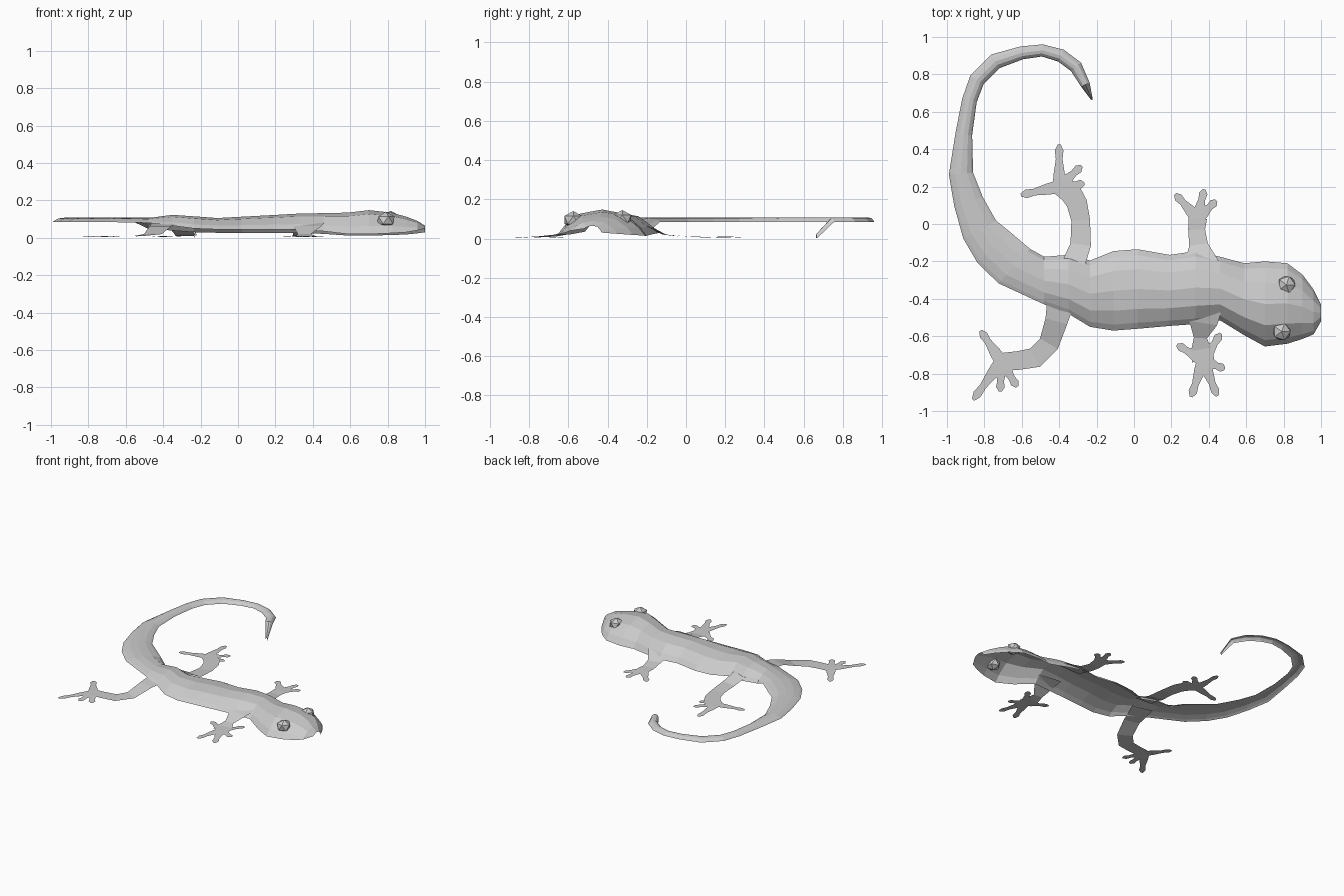
import bpy
from mathutils import Vector

cube = bpy.data.objects.get("Cube")
if cube:
    bpy.data.objects.remove(cube, do_unlink=True)

skin = bpy.data.materials.new("grey_skin")
skin.use_nodes = True
grey = (0.6, 0.6, 0.6, 1)
skin.diffuse_color = grey
skin.node_tree.nodes["Principled BSDF"].inputs["Base Color"].default_value = grey


def build(name, strips):
    """One flat-shaded sheet object from strips; a strip is a list of equal rows of points."""
    verts, faces = [], []
    for rows in strips:
        start, width = len(verts), len(rows[0])
        for row in rows:
            verts.extend(row)
        for i in range(len(rows) - 1):
            for j in range(width - 1):
                corner = start + i * width + j
                below = corner + width
                faces.append((corner, below, below + 1, corner + 1))
    mesh = bpy.data.meshes.new(name)
    mesh.from_pydata(verts, [], faces)
    mesh.materials.append(skin)
    sheet = bpy.data.objects.new(name, mesh)
    bpy.context.collection.objects.link(sheet)


def ribbon(path, widths):
    """Rows of two points across a flat strip that follows the path."""
    rows = []
    for i, centre in enumerate(path):
        before = path[max(i - 1, 0)]
        after = path[min(i + 1, len(path) - 1)]
        along = (after - before).to_2d().normalized()
        side = Vector((-along.y, along.x, 0)) * widths[i] / 2
        rows.append((centre - side, centre + side))
    return rows


def arch(left_rim, right_rim, ridge):
    """Vault from rim to rim, with its crest at the ridge height."""
    row = []
    for t in (-1, -0.85, -0.5, 0, 0.5, 0.85, 1):
        point = left_rim.lerp(right_rim, (t + 1) / 2)
        rise = 1 - abs(t) ** 2.6
        point.z += (ridge - point.z) * rise
        row.append(point)
    return row


# Head and trunk, snout to hips: x, left y, right y, ridge height, rim height
trunk = [
    (1, -.43, -.52, .065, .05),
    (.96, -.35, -.59, .09, .04),
    (.9, -.27, -.615, .113, .03),
    (.82, -.21, -.64, .135, .025),
    (.7, -.2, -.655, .148, .02),
    (.59, -.21, -.595, .135, .02),
    (.46, -.175, -.515, .132, .035),
    (.33, -.145, -.535, .13, .045),
    (.19, -.165, -.545, .122, .045),
    (.02, -.135, -.56, .113, .045),
    (-.11, -.145, -.57, .106, .045),
    (-.235, -.195, -.55, .115, .05),
    (-.35, -.165, -.48, .123, .065),
    (-.48, -.175, -.43, .106, .08),
]
rows = [arch(Vector((x, left, rim * 0.6)), Vector((x, right, rim)), ridge)
        for x, left, right, ridge, rim in trunk]

# Curled tail, hips to tip: x, y, width
tail = [
    (-.64, -.225, .25), (-.75, -.125, .24), (-.825, -.03, .2), (-.885, .12, .16),
    (-.925, .27, .13), (-.91, .48, .09), (-.88, .66, .08), (-.84, .77, .085),
    (-.74, .87, .085), (-.6, .915, .07), (-.49, .928, .065), (-.39, .9, .07),
    (-.31, .84, .07), (-.26, .745, .05), (-.225, .665, .01),
]
path = [Vector((x, y, 0.085)) for x, y, width in tail]
path[-1].z = 0
edges = ribbon(path, [width for x, y, width in tail])
rows += [arch(left, right, left.z + 0.023) for left, right in edges]
build("body_and_tail", [rows])


def leg(name, limb, toe_tips):
    """Flat leg dropping from the flank to the ground, with padded toes fanning from the palm."""
    drop = [0.085, 0.062, 0.02] + [0.01] * len(limb)
    path = [Vector((x, y, z)) for (x, y, width), z in zip(limb, drop)]
    strips = [ribbon(path, [width for x, y, width in limb])]
    palm = path[-1]
    for x, y in toe_tips:
        tip = Vector((x, y, 0.004))
        toe = [palm.lerp(tip, t) for t in (0, 0.3, 0.65, 0.86, 1)]
        strips.append(ribbon(toe, (0.07, 0.06, 0.036, 0.046, 0.016)))
    build(name, strips)


# Legs: limb points as x, y, width, then toe tips
leg("left_hind_leg",
    [(-.32, -.28, .14), (-.315, -.19, .12), (-.285, -.11, .11), (-.285, .02, .1),
     (-.305, .11, .11), (-.34, .17, .12), (-.4, .2, .09)],
    [(-.605, .155), (-.4, .425), (-.28, .31), (-.265, .215)])
leg("right_hind_leg",
    [(-.38, -.36, .16), (-.415, -.52, .12), (-.455, -.64, .11),
     (-.53, -.715, .11), (-.62, -.73, .1), (-.71, -.735, .09)],
    [(-.82, -.57), (-.86, -.94), (-.715, -.895), (-.625, -.87)])
leg("left_front_leg",
    [(.36, -.28, .2), (.36, -.2, .18), (.345, -.11, .1), (.335, -.03, .09), (.34, .03, .1)],
    [(.22, .16), (.375, .185), (.44, .125)])
leg("right_front_leg",
    [(.38, -.45, .18), (.37, -.53, .15), (.355, -.61, .07), (.36, -.67, .11), (.37, -.73, .12)],
    [(.23, -.645), (.465, -.585), (.485, -.775), (.445, -.92), (.305, -.925)])

# Faceted bulging eyes
for name, spot in (("left_eye", (.815, -.325, .1)), ("right_eye", (.79, -.575, .095))):
    bpy.ops.mesh.primitive_ico_sphere_add(subdivisions=1, radius=0.053, location=spot)
    eye = bpy.context.object
    eye.name = name
    eye.scale.z = 0.85
    eye.data.materials.append(skin)
